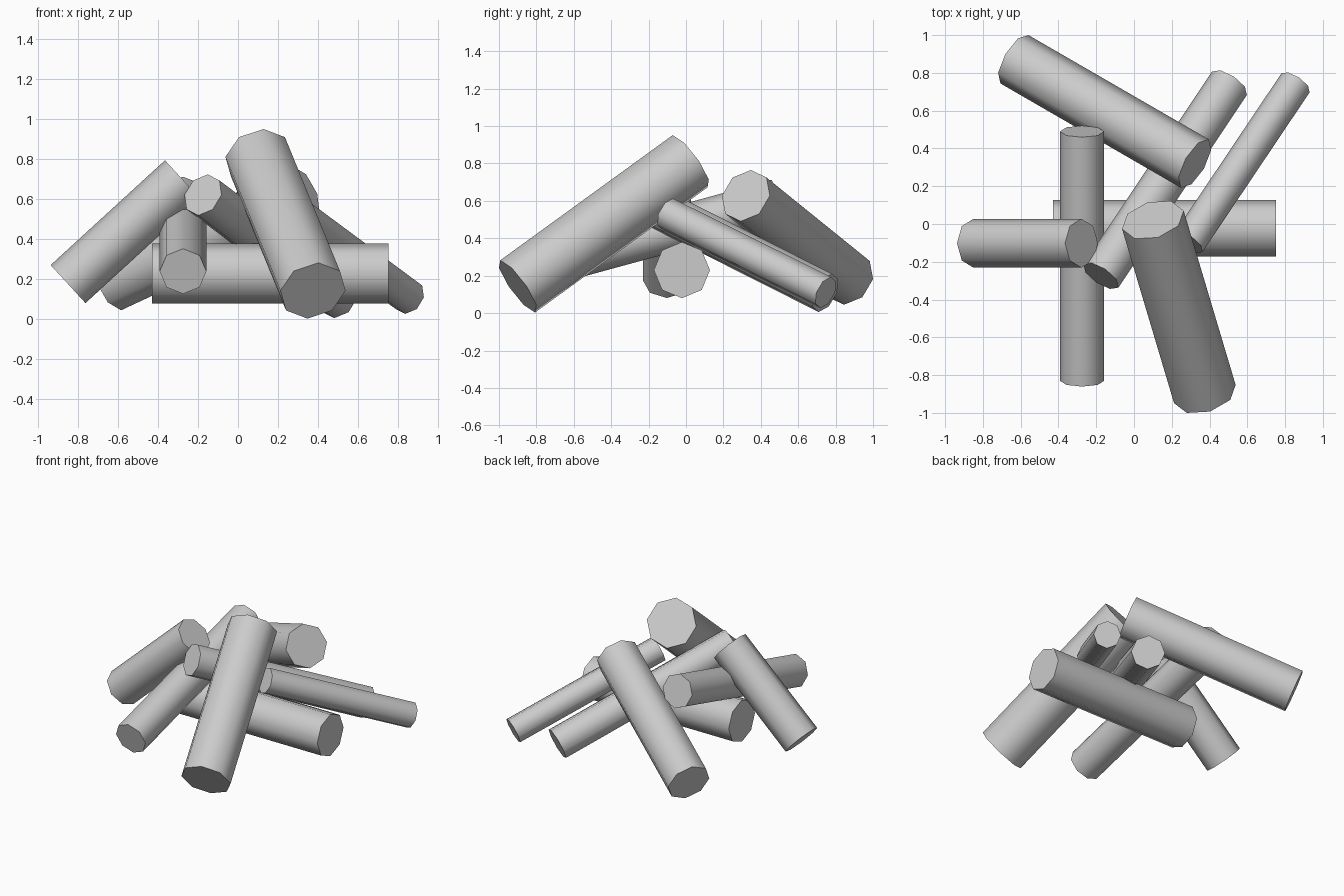
import bpy
import math
from mathutils import Vector

cube = bpy.data.objects.get("Cube")
if cube:
    bpy.data.objects.remove(cube, do_unlink=True)

# Single plain grey for the whole pile
GREY = (0.6, 0.6, 0.6, 1.0)
grey = bpy.data.materials.new("light_grey")
grey.use_nodes = True
grey.diffuse_color = GREY
grey.node_tree.nodes["Principled BSDF"].inputs["Base Color"].default_value = GREY


def log(name, low_end, high_end, radius):
    """Eight-sided log between two end centres, one corner kept uppermost."""
    low, high = Vector(low_end), Vector(high_end)
    axis = high - low
    bpy.ops.mesh.primitive_cylinder_add(
        vertices=8, radius=radius, depth=axis.length,
        location=(low + high) / 2,
        rotation=axis.to_track_quat('Z', 'Y').to_euler())
    obj = bpy.context.object
    obj.name = obj.data.name = name
    obj.data.materials.append(grey)
    # Rounded sides, crisp end caps
    bpy.ops.object.shade_smooth_by_angle(angle=math.radians(50))
    return obj


# Log lying flat under the pile
log("base_log", (-0.43, -0.022, 0.23), (0.753, -0.022, 0.23), 0.15)

# Logs leaning on the pile, each from its low end to its high end
log("front_large_log", (0.375, -0.90, 0.143), (0.10, 0.022, 0.812), 0.17)
log("front_right_log", (-0.275, -0.83, 0.24), (-0.275, 0.49, 0.60), 0.117)
log("right_log", (-0.85, -0.102, 0.176), (-0.278, -0.102, 0.70), 0.129)
log("back_right_log", (-0.633, 0.872, 0.182), (0.322, 0.32, 0.628), 0.148)
log("back_medium_log", (0.505, 0.745, 0.108), (-0.175, -0.275, 0.622), 0.111)
log("back_left_thin_log", (0.855, 0.747, 0.11), (0.288, -0.098, 0.53), 0.09)
